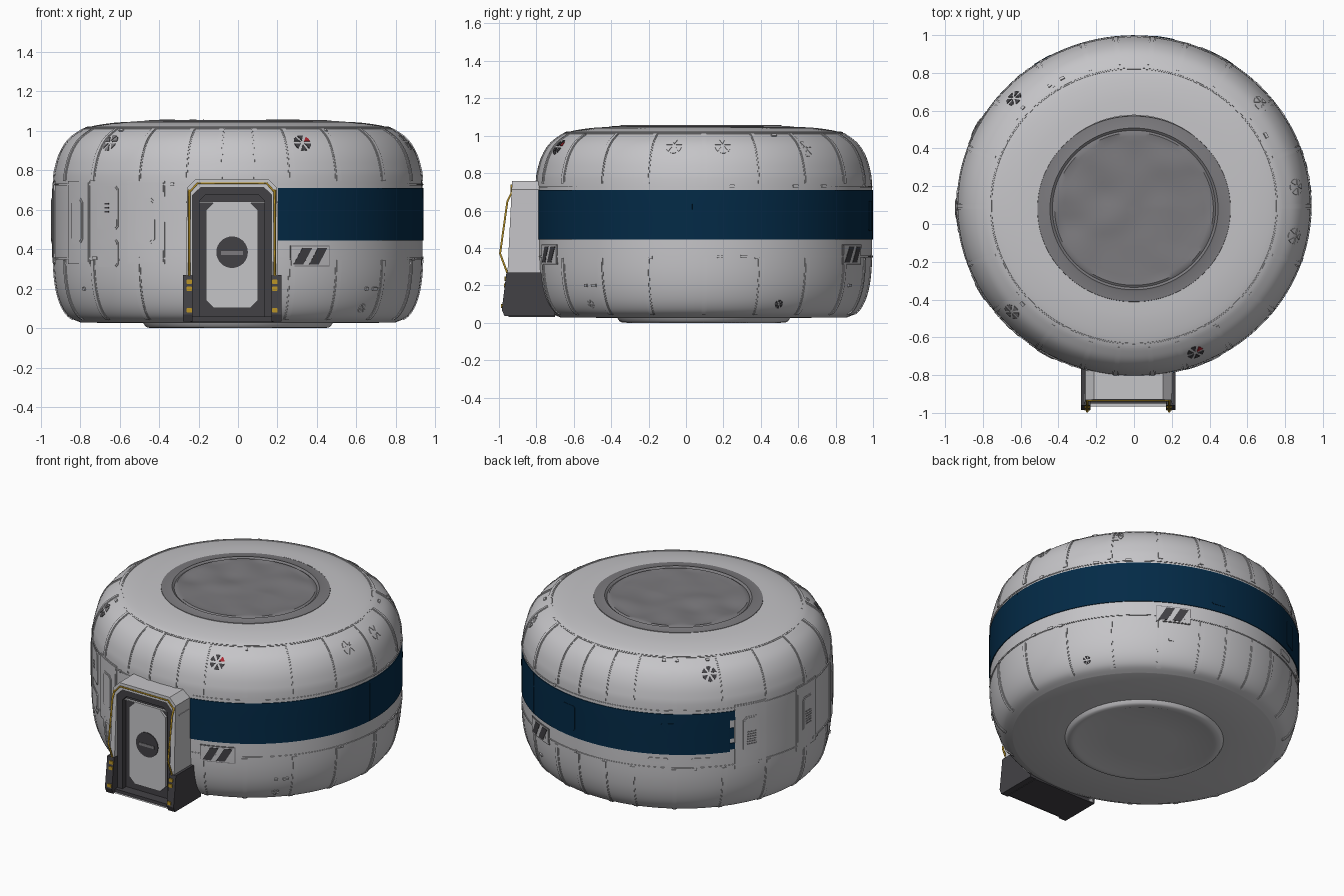
import bpy, bmesh, random
from math import sin, cos, pi, radians
from mathutils import Vector, noise

random.seed(4)
if "Cube" in bpy.data.objects:
    bpy.data.objects.remove(bpy.data.objects["Cube"], do_unlink=True)


def material(name, rgb):
    m = bpy.data.materials.new(name)
    m.use_nodes = True
    m.diffuse_color = (*rgb, 1)
    bsdf = m.node_tree.nodes["Principled BSDF"]
    bsdf.inputs["Base Color"].default_value = (*rgb, 1)
    bsdf.inputs["Roughness"].default_value = 0.7
    return m


LIGHT = material("light grey", (0.56, 0.555, 0.575))
MID = material("mid grey", (0.2, 0.195, 0.207))
DARK = material("charcoal", (0.055, 0.053, 0.06))
BLUE = material("navy blue", (0.001, 0.023, 0.062))
YELLOW = material("yellow", (0.5, 0.3, 0.02))
RED = material("red", (0.4, 0.02, 0.03))

CY, SY = 0.095, 0.962  # hull centre and slight flattening in y
DOOR_X = -0.03


def finish(bm, name, mat, angle=35):
    bmesh.ops.recalc_face_normals(bm, faces=bm.faces)
    me = bpy.data.meshes.new(name)
    bm.to_mesh(me)
    bm.free()
    ob = bpy.data.objects.new(name, me)
    bpy.context.collection.objects.link(ob)
    me.materials.append(mat)
    bpy.ops.object.select_all(action='DESELECT')
    ob.select_set(True)
    bpy.context.view_layer.objects.active = ob
    bpy.ops.object.shade_smooth_by_angle(angle=radians(angle))
    return ob


# Hull profile, rounded with a spline
KEYS = [(0.80, 0.03), (0.85, 0.053), (0.885, 0.095), (0.91, 0.155), (0.926, 0.23),
        (0.934, 0.33), (0.935, 0.5), (0.934, 0.74), (0.923, 0.82), (0.9, 0.89),
        (0.862, 0.95), (0.812, 0.991), (0.75, 1.021), (0.63, 1.041), (0.5, 1.048)]
PROF = []
pts = [Vector(k) for k in [KEYS[0]] + KEYS + [KEYS[-1]]]
for a, b, c, d in zip(pts, pts[1:], pts[2:], pts[3:]):
    for i in range(4):
        t = i / 4
        PROF.append(0.5 * (2*b + (c-a)*t + (2*a-5*b+4*c-d)*t*t + (3*b-a-3*c+d)*t**3))
PROF.append(pts[-1])
LEN = [0]
for p, q in zip(PROF, PROF[1:]):
    LEN.append(LEN[-1] + (q - p).length)


def s_at(z):
    """Arc length along the profile at height z."""
    for i in range(len(PROF) - 1):
        p, q = PROF[i], PROF[i + 1]
        if q.y >= z:
            return LEN[i] + (LEN[i+1] - LEN[i]) * max(0, (z - p.y) / (q.y - p.y))
    return LEN[-1]


def hull_point(s, az, off):
    """Point on the hull at arc length s and azimuth az, raised by off."""
    i = max(k for k in range(len(LEN) - 1) if LEN[k] <= max(s, 0))
    t = (PROF[i+1] - PROF[i]).normalized()
    p = PROF[i] + t * (s - LEN[i]) + Vector((t.y, -t.x)) * off
    return Vector((p.x * cos(az), CY + SY * p.x * sin(az), p.y))


def lathe(name, profile, mat, cy=CY, ripple=0, cap=True, n=128):
    bm = bmesh.new()
    rings = []
    for r, z in profile:
        ring = []
        for k in range(n):
            a = 2 * pi * k / n
            x, y = r * cos(a), SY * r * sin(a)
            dz = ripple * noise.noise(Vector((x * 6, y * 6, 1))) if r < 0.42 else 0
            ring.append(bm.verts.new((x, cy + y, z + dz)))
        rings.append(ring)
    for a, b in zip(rings, rings[1:]):
        for k in range(n):
            bm.faces.new((a[k], a[(k+1) % n], b[(k+1) % n], b[k]))
    if cap:
        bm.faces.new(rings[-1])
    return finish(bm, name, mat)


def plate(name, a0, a1, z0, z1, off, mat):
    """Raised plate that follows the hull between two azimuths (degrees) and heights."""
    s0, s1 = s_at(z0), s_at(z1)
    ss = [s0] + [s for s in LEN if s0 + 1e-3 < s < s1 - 1e-3] + [s1]
    n = max(1, round((a1 - a0) / 2.8))
    az = [radians(a0 + (a1 - a0) * k / n) for k in range(n + 1)]
    bm = bmesh.new()
    g = [[bm.verts.new(hull_point(s, a, off)) for a in az] for s in ss]
    low = [[bm.verts.new(hull_point(s, a, -0.004)) for a in az] for s in ss]
    for i in range(len(ss) - 1):
        for k in range(n):
            bm.faces.new((g[i][k], g[i][k+1], g[i+1][k+1], g[i+1][k]))

    def rim(h):
        return (h[0] + [r[-1] for r in h[1:]] + h[-1][-2::-1] + [r[0] for r in h[-2:0:-1]])
    t, b = rim(g), rim(low)
    for k in range(len(t)):
        j = (k + 1) % len(t)
        bm.faces.new((t[k], t[j], b[j], b[k]))
    bmesh.ops.delete(bm, geom=[v for v in bm.verts if not v.link_faces], context='VERTS')
    return finish(bm, name, mat)


def decal(name, outline, az, z, off, mat):
    """Small flat shape laid on the hull; outline in local (across, up)."""
    s, bm = s_at(z), bmesh.new()
    rings = [[bm.verts.new(hull_point(s + v, radians(az) + u / 0.93, o)) for u, v in outline]
             for o in (off, -0.004)]
    n = len(outline)
    cu, cv = (sum(p[i] for p in outline) / n for i in (0, 1))
    mid = bm.verts.new(hull_point(s + cv, radians(az) + cu / 0.93, off))
    for k in range(n):
        j = (k + 1) % n
        bm.faces.new((rings[0][k], rings[0][j], mid))
        bm.faces.new((rings[0][k], rings[1][k], rings[1][j], rings[0][j]))
    return finish(bm, name, mat)


def octagon(w, h, c):
    return [(-w, c-h), (c-w, -h), (w-c, -h), (w, c-h), (w, h-c), (w-c, h), (c-w, h), (-w, h-c)]


def prism(name, outline, to3d, d0, d1, mat, hole=None):
    """Extrude an outline; with a hole of equal count it becomes an open frame."""
    bm = bmesh.new()
    loops = [[bm.verts.new(to3d(u, v, d)) for u, v in o]
             for o in ([outline, hole] if hole else [outline]) for d in (d0, d1)]
    n = len(outline)
    for k in range(n):
        j = (k + 1) % n
        for a, b in ([(0, 1), (2, 3), (0, 2), (1, 3)] if hole else [(0, 1)]):
            bm.faces.new((loops[a][k], loops[a][j], loops[b][j], loops[b][k]))
    if not hole:
        bm.faces.new(loops[0])
        bm.faces.new(loops[1])
    return finish(bm, name, mat, 20)


def rail(name, points, r, mat):
    cu = bpy.data.curves.new(name, 'CURVE')
    cu.dimensions, cu.bevel_depth, cu.bevel_resolution = '3D', r, 1
    cu.use_fill_caps = True
    sp = cu.splines.new('POLY')
    sp.points.add(len(points) - 1)
    for p, co in zip(sp.points, points):
        p.co = (*co, 1)
    cu.materials.append(mat)
    bpy.context.collection.objects.link(bpy.data.objects.new(name, cu))


# Hull, underside and roof membrane
lathe("hull", [tuple(p) for p in PROF], LIGHT, cap=False)
lathe("underside", [(0.805, 0.032), (0.795, 0.028), (0.48, 0.026), (0.47, 0.01), (0.46, 0.003),
                    (0.43, 0.0), (0.415, 0.005), (0.2, 0.005)], LIGHT)
roof = [(0.514, 1.04), (0.511, 1.05), (0.455, 1.052), (0.445, 1.056), (0.432, 1.046), (0.42, 1.053)]
lathe("roof_membrane", roof + [(0.4 - 0.03 * k, 1.05) for k in range(13)], MID, cy=0.08, ripple=0.014)

# Ring seams and the two-step ribs
for z, a0 in ((0.355, -77), (0.728, -77), (1.016, -104)):
    plate("ring_seam", a0, 256, z - 0.006, z + 0.004, 0.003, LIGHT)
    plate("ring_rib", a0, 256, z - 0.003, z + 0.002, 0.005, LIGHT)
HALF = (0, 20, 38, 57, 73, 84)
ribs = sorted({a % 360 for h in HALF for a in (h, -h, 180 - h, 180 + h)})
for a in ribs:
    spans = [(0.745, 1.01)]
    if not 255 < a < 283:
        spans.append((0.045, 0.345))
    for z0, z1 in spans:
        plate("rib_seam", a - 1.1, a + 1.1, z0, z1, 0.002, LIGHT)
        plate("rib", a - 0.7, a + 0.7, z0, z1, 0.005, LIGHT)

# Blue band with a stepped end and flush hatches
plate("blue_band", -77.5, 144, 0.445, 0.71, 0.005, BLUE)
for z0, z1, a in ((0.46, 0.5, 146), (0.53, 0.6, 145.5), (0.65, 0.71, 146)):
    plate("band_step", 143.5, a, z0, z1, 0.005, BLUE)
for a in (-4, 57):
    plate("band_seam", a - 0.1, a + 0.1, 0.445, 0.71, 0.006, BLUE)
for a in (80, 121):
    decal("band_hatch", octagon(0.05, 0.08, 0.01), a, 0.57, 0.008, BLUE)
for a in (117, 133):
    decal("low_hatch", octagon(0.06, 0.02, 0.008), a, 0.4, 0.005, LIGHT)

# Framed service panels on the unpainted side
for a in (152.5, 181, 210, 240):
    plate("panel_edge", a - 6.6, a + 6.6, 0.325, 0.745, 0.004, LIGHT)
    plate("panel", a - 6.2, a + 6.2, 0.335, 0.737, 0.007, LIGHT)
    decal("panel_window_edge", octagon(0.055, 0.115, 0.02), a, 0.545, 0.0095, LIGHT)
    decal("panel_window", octagon(0.047, 0.106, 0.017), a, 0.545, 0.012, LIGHT)
for a in (152.5, 181):
    for k in range(6):
        decal("grille_slat", octagon(0.032, 0.004, 0.001), a, 0.48 + 0.016 * k, 0.0135, MID)
for z, h in ((0.61, 0.11), (0.38, 0.07)):
    decal("hatch_edge", octagon(0.075, h, 0.015), 225, z, 0.004, LIGHT)
    decal("hatch", octagon(0.069, h - 0.006, 0.013), 225, z, 0.0065, LIGHT)
for v in (-0.02, 0, 0.02):
    decal("hatch_slot", octagon(0.015, 0.004, 0.001), 225, 0.61 + v, 0.008, DARK)

# Hazard plates, spoked vents and small fittings
for a in (-67, 62):
    plate("hazard_edge", a - 6.6, a + 6.6, 0.312, 0.418, 0.005, MID)
    plate("hazard_plate", a - 6.3, a + 6.3, 0.317, 0.413, 0.007, LIGHT)
    for u in (-0.042, 0.042):
        decal("hazard_stripe", [(u - 0.05, -0.042), (u + 0.002, -0.042), (u + 0.05, 0.042), (u - 0.002, 0.042)],
              a, 0.365, 0.0095, DARK)
for a, z, mat in ((-68, 0.94, DARK), (137, 0.94, DARK), (222, 0.94, MID), (40, 0.93, LIGHT),
                  (-11, 0.945, LIGHT), (7, 0.945, LIGHT), (-45, 0.1, LIGHT), (28, 0.1, DARK)):
    r = 0.048 if z > 0.5 else 0.025
    for k in range(6):
        arc = [(q, radians(60 * k + d)) for q, d in ((0.25, 30), (1, 10), (1, 30), (1, 50))]
        blade = RED if (a, k) == (-68, 0) else mat
        decal("vent_blade", [(r * q * cos(t), r * q * sin(t)) for q, t in arc], a, z, 0.004, blade)
for k in range(36):
    a, z = random.uniform(-70, 250), random.choice((0.355, 0.73, 0.35, 0.85, 0.2, 1.0))
    decal("fitting", octagon(random.uniform(0.008, 0.02), 0.008, 0.002), a, z, 0.008, LIGHT)


# Airlock porch: sloping shell, liner, door and sill
def facing(u, z, y):
    return (DOOR_X + u, y - (0.05 * (0.755 - z) if y < -0.8 else 0), z)


def flat(u, z, y):
    return (DOOR_X + u, y, z)


def arch(w, top, c, spread):
    return [(-w - spread, 0.04), (w + spread, 0.04), (w, top - c), (w - c, top), (c - w, top), (-w, top - c)]


prism("porch_shell", arch(0.228, 0.757, 0.045, 0.008), facing, -0.93, -0.7, LIGHT,
      arch(0.2, 0.715, 0.04, 0.002))
prism("porch_liner", arch(0.205, 0.72, 0.04, 0), flat, -0.925, -0.7, DARK, arch(0.165, 0.675, 0.03, 0))
prism("door_backing", arch(0.17, 0.68, 0.03, 0), flat, -0.885, -0.7, DARK)
prism("door", [(u, v + 0.37) for u, v in octagon(0.132, 0.268, 0.04)], flat, -0.9, -0.88, LIGHT)
prism("door_window", [(0.08 * cos(k * pi / 16), 0.385 + 0.08 * sin(k * pi / 16)) for k in range(32)],
      flat, -0.905, -0.89, DARK)
prism("window_bar", [(-0.055, 0.372), (0.055, 0.372), (0.055, 0.39), (-0.055, 0.39)],
      flat, -0.908, -0.9, MID)
prism("porch_sill", [(-0.21, 0.032), (0.21, 0.032), (0.21, 0.06), (-0.21, 0.06)], flat, -0.95, -0.7, DARK)
prism("porch_seam", [(-0.2325, 0.635), (0.2325, 0.635), (0.2325, 0.642), (-0.2325, 0.642)],
      flat, -0.9, -0.75, LIGHT)

# Mirrored porch feet, handrails and yellow markers
foot = [(-0.7, 0.035), (-0.97, 0.035), (-0.985, 0.07), (-0.96, 0.27), (-0.7, 0.27)]
for s in (-1, 1):
    prism("porch_foot", foot, lambda y, z, x: (DOOR_X + x, y, z), s * 0.2, s * 0.25, DARK)
    x = DOOR_X + s * 0.217
    rail("handrail", [(x, -0.93, 0.7), (x, -0.955, 0.65), (x, -0.994, 0.37), (x, -0.955, 0.265)], 0.006, YELLOW)
    for z in (0.09, 0.2, 0.235):
        prism("foot_marker", octagon(0.014, 0.011, 0.003),
              lambda u, v, y: (x + u, y, z + v), -0.988 + 0.125 * (z - 0.09), -0.94, YELLOW)
rail("arch_trim", [(DOOR_X + u, -0.934, z) for u, z in
                   ((-0.215, 0.69), (-0.175, 0.735), (0.175, 0.735), (0.215, 0.69))], 0.005, YELLOW)
